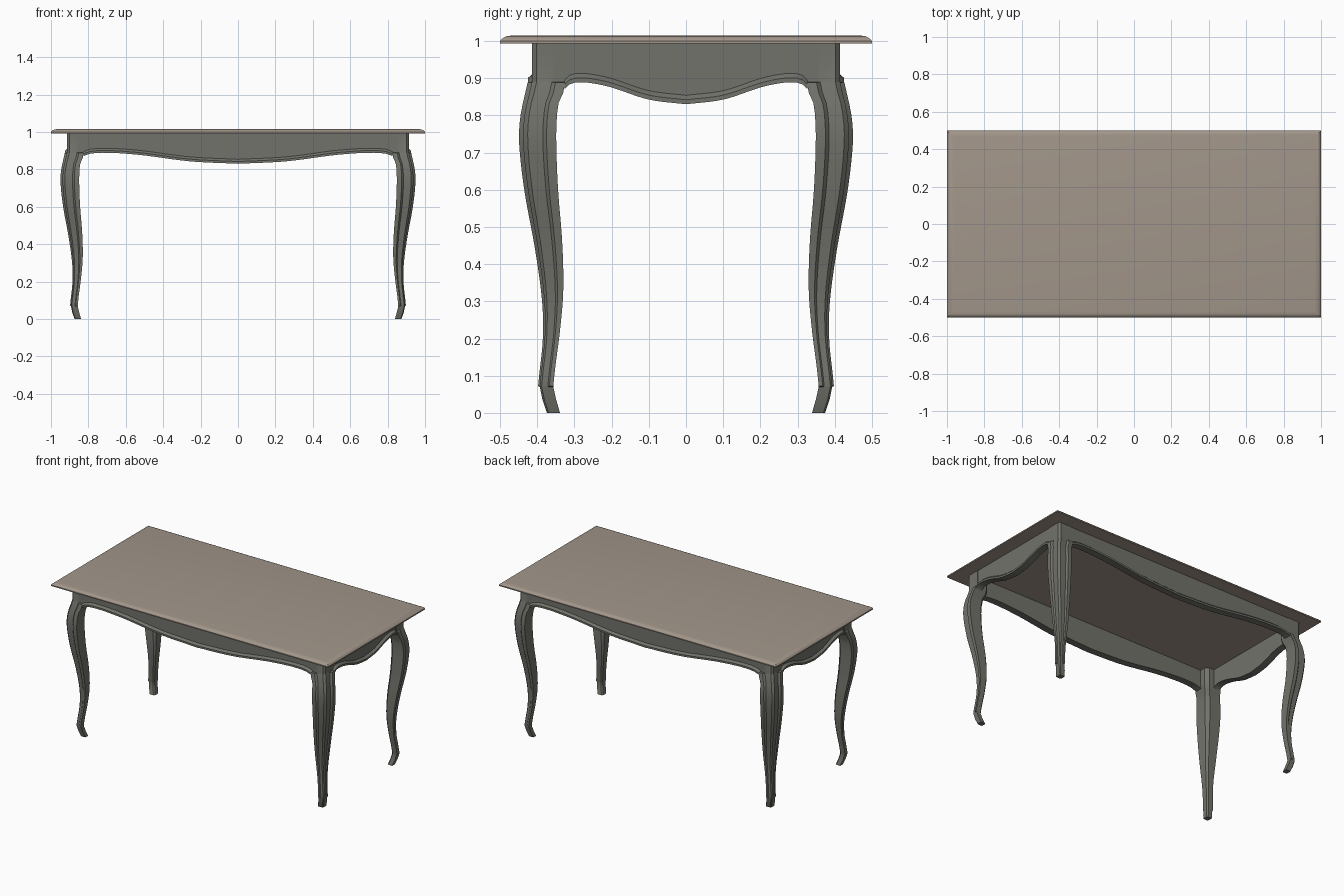
import bpy, bmesh, math

if "Cube" in bpy.data.objects:
    bpy.data.objects.remove(bpy.data.objects["Cube"])

def material(name, rgb):
    m = bpy.data.materials.new(name)
    m.diffuse_color = (*rgb, 1)
    m.use_nodes = True
    m.node_tree.nodes["Principled BSDF"].inputs["Base Color"].default_value = m.diffuse_color
    return m

top_mat = material("warm taupe wood", (0.36, 0.305, 0.255))
base_mat = material("grey green paint", (0.165, 0.17, 0.145))

def loft(name, rings, mat, angle=30):
    """Skin a list of closed rings (same point count) and cap both ends."""
    bm = bmesh.new()
    vs = [[bm.verts.new(p) for p in r] for r in rings]
    n = len(rings[0])
    for a, b in zip(vs, vs[1:]):
        for k in range(n):
            bm.faces.new((a[k], a[(k + 1) % n], b[(k + 1) % n], b[k]))
    bm.faces.new(vs[0])
    bm.faces.new(vs[-1])
    bmesh.ops.recalc_face_normals(bm, faces=bm.faces)
    me = bpy.data.meshes.new(name)
    bm.to_mesh(me)
    bm.free()
    me.materials.append(mat)
    ob = bpy.data.objects.new(name, me)
    bpy.context.collection.objects.link(ob)
    bpy.context.view_layer.objects.active = ob
    ob.select_set(True)
    bpy.ops.object.shade_smooth_by_angle(angle=math.radians(angle))
    ob.select_set(False)
    return ob

def smooth(pts, x):
    """Cubic interpolation through (x, value) points."""
    n = len(pts)
    k = max(j for j in range(n - 1) if j == 0 or pts[j][0] <= x)
    def slope(j):
        a, b = pts[max(j - 1, 0)], pts[min(j + 1, n - 1)]
        return (b[1] - a[1]) / (b[0] - a[0])
    (x0, y0), (x1, y1) = pts[k], pts[k + 1]
    h = x1 - x0
    t = (x - x0) / h
    return ((2*t**3 - 3*t*t + 1) * y0 + (t**3 - 2*t*t + t) * h * slope(k)
            + (3*t*t - 2*t**3) * y1 + (t**3 - t*t) * h * slope(k + 1))

# Tabletop: rectangle rings following a moulded edge
edge = [(0, .993), (0, 1.0), (.003, 1.004), (.009, 1.009), (.018, 1.013), (.034, 1.0155)]
loft("tabletop", [[(sx * (1 - d), sy * (.5 - d), z)
                   for sx, sy in ((-1, -1), (1, -1), (1, 1), (-1, 1))]
                  for d, z in edge], top_mat)

# Cabriole leg: outer and inner curves, measured from the table's y axis
OUTER = [(.07, .398), (.10, .395), (.20, .385), (.30, .387), (.44, .406), (.60, .435),
         (.73, .449), (.80, .445), (.888, .426)]
INNER = [(.07, .357), (.12, .352), (.22, .339), (.33, .330), (.46, .333), (.60, .344),
         (.73, .349), (.80, .347), (.84, .341), (.868, .327), (.888, .325)]

def section(z, o, O, i, b, s):
    """Leg section: raised bead beside the inner edge, eased outer corner."""
    w = o - i
    c, r = w * .22, w * .14
    half = [(i + c, i), (O, i), (O, i + b), (o, i + b + s), (o, o - r)]
    return [(u, v, z) for u, v in half] + [(v, u, z) for u, v in reversed(half)]

def leg_rings():
    rings = []
    # foot
    for z, o, i in ((0, .374, .339), (.035, .386, .349), (.07, .393, .357)):
        w = o - i
        rings.append(section(z, o, o, i, w * .26, w * .1))
    # curved shaft with bead
    n = 30
    for k in range(n + 1):
        z = .072 + (.888 - .072) * k / n
        O, i = smooth(OUTER, z), smooth(INNER, z)
        w = O - i
        rings.append(section(z, O - w * .11, O, i, w * .26, w * .1))
    # square corner post
    for z in (.89, .994):
        rings.append(section(z, .414, .414, .325, .025, .01))
    return rings

for sx, side in ((-1, "left"), (1, "right")):
    for sy, end in ((-1, "front"), (1, "back")):
        loft(f"{end}_{side}_leg",
             [[(sx * (u + .5), sy * v, z) for u, v, z in r] for r in leg_rings()], base_mat)

# Aprons: scalloped lower edge with a bead, swept between the posts
SCALLOP = [(0, .830), (.31, .843), (.62, .876), (.78, .887), (.87, .889), (.95, .885), (1, .871)]

def apron_rings(half, off):
    rings = []
    n = 48
    for k in range(n + 1):
        f = -1 + 2 * k / n
        z = smooth(SCALLOP, abs(f))
        prof = [(.38, .994), (.38, z), (.425, z), (.425, z + .012), (.411, z + .024), (.411, .994)]
        rings.append([(f * (half + .002), d + off, h) for d, h in prof])
    return rings

for s, a, b in ((-1, "front", "left"), (1, "back", "right")):
    loft(f"{a}_apron", [[(t, s * d, z) for t, d, z in r] for r in apron_rings(.825, 0)], base_mat)
    loft(f"{b}_apron", [[(s * d, t, z) for t, d, z in r] for r in apron_rings(.325, .5)], base_mat)
